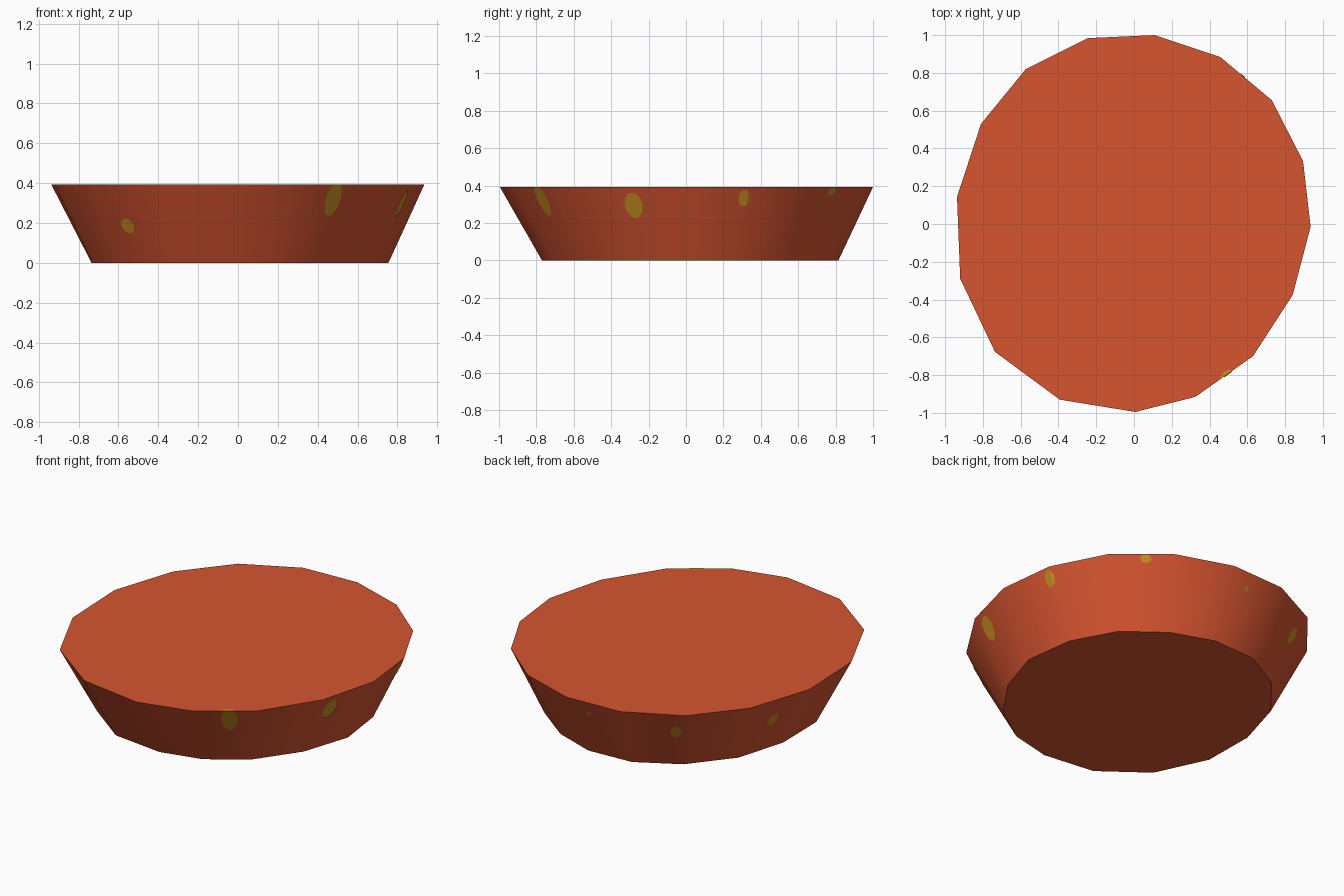
import bpy, bmesh, math
from mathutils import Vector

if "Cube" in bpy.data.objects:
    bpy.data.objects.remove(bpy.data.objects["Cube"])

H = 0.393  # height of the dish
RIM = [(0.11, 1.0), (0.457, 0.884), (0.73, 0.655), (0.895, 0.333), (0.935, -0.015),
       (0.84, -0.376), (0.63, -0.70), (0.325, -0.915), (0.008, -0.995), (-0.393, -0.93),
       (-0.736, -0.677), (-0.92, -0.29), (-0.937, 0.143), (-0.81, 0.53), (-0.573, 0.82),
       (-0.245, 0.984)]
FOOT = [(0.092, 0.815), (0.345, 0.725), (0.575, 0.55), (0.715, 0.29), (0.755, -0.013),
        (0.66, -0.305), (0.486, -0.552), (0.258, -0.71), (0.005, -0.77), (-0.318, -0.73),
        (-0.585, -0.53), (-0.73, -0.22), (-0.735, 0.106), (-0.646, 0.412), (-0.445, 0.66),
        (-0.192, 0.80)]
N = len(RIM)


def material(name, color):
    m = bpy.data.materials.new(name)
    m.diffuse_color = (*color, 1)
    m.use_nodes = True
    m.node_tree.nodes["Principled BSDF"].inputs["Base Color"].default_value = m.diffuse_color
    return m


def make_object(name, bm, mat):
    me = bpy.data.meshes.new(name)
    bm.to_mesh(me)
    bm.free()
    ob = bpy.data.objects.new(name, me)
    me.materials.append(mat)
    bpy.context.collection.objects.link(ob)
    return ob


def wall(p, z, grow=1.004):
    """Point on the sloping side: p is a corner number with fraction, z the height."""
    i, t, u = math.floor(p), p - math.floor(p), z / H
    a = Vector(FOOT[i % N]).lerp(Vector(RIM[i % N]), u)
    b = Vector(FOOT[(i + 1) % N]).lerp(Vector(RIM[(i + 1) % N]), u)
    q = a.lerp(b, t) * grow
    return (q.x, q.y, z)


orange = material("burnt_orange", (0.672, 0.089, 0.030))
yellow = material("mustard_yellow", (0.60, 0.28, 0.014))

# Tapered body
bm = bmesh.new()
low = [bm.verts.new((x, y, 0)) for x, y in FOOT]
top = [bm.verts.new((x, y, H)) for x, y in RIM]
bm.faces.new(low)
bm.faces.new(top[::-1])
for i in range(N):
    j = (i + 1) % N
    bm.faces.new((low[j], low[i], top[i], top[j]))
bmesh.ops.recalc_face_normals(bm, faces=bm.faces[:])
body = make_object("body", bm, orange)
bpy.context.view_layer.objects.active = body
body.select_set(True)
bpy.ops.object.shade_smooth_by_angle(angle=math.radians(35))

# Painted spots on the side: position, height, half width, half height
SPOTS = [(1.43, 0.368, 0.09, 0.022), (3.05, 0.333, 0.09, 0.045), (4.77, 0.295, 0.14, 0.068),
         (6.44, 0.32, 0.13, 0.085), (9.65, 0.185, 0.10, 0.037), (12.5, 0.235, 0.09, 0.04),
         (14.15, 0.26, 0.09, 0.045), (15.65, 0.31, 0.04, 0.014)]
bm = bmesh.new()
for p, z, hp, hz in SPOTS:
    cols = [p + hp * k for k in (-0.98, -0.8, -0.45, 0, 0.45, 0.8, 0.98)]
    if abs(round(p) - p) < hp * 0.95:
        cols = sorted(cols + [round(p)])  # fold at the corner
    pairs = []
    for c in cols:
        h = hz * math.sqrt(1 - ((c - p) / hp) ** 2)
        pairs.append((bm.verts.new(wall(c, z - h)), bm.verts.new(wall(c, min(z + h, H)))))
    for (a0, a1), (b0, b1) in zip(pairs, pairs[1:]):
        bm.faces.new((b0, a0, a1, b1))
make_object("side_spots", bm, yellow)

# Bit of the largest spot that laps over the rim
bm = bmesh.new()
pts = [(6.36, 1.0), (6.39, 0.982), (6.48, 0.978), (6.55, 0.99), (6.57, 1.0)]
face = bm.faces.new([bm.verts.new((*wall(p, H, g)[:2], H + 0.003)) for p, g in pts])
face.normal_update()
if face.normal.z < 0:
    face.normal_flip()
make_object("rim_spot", bm, yellow)
